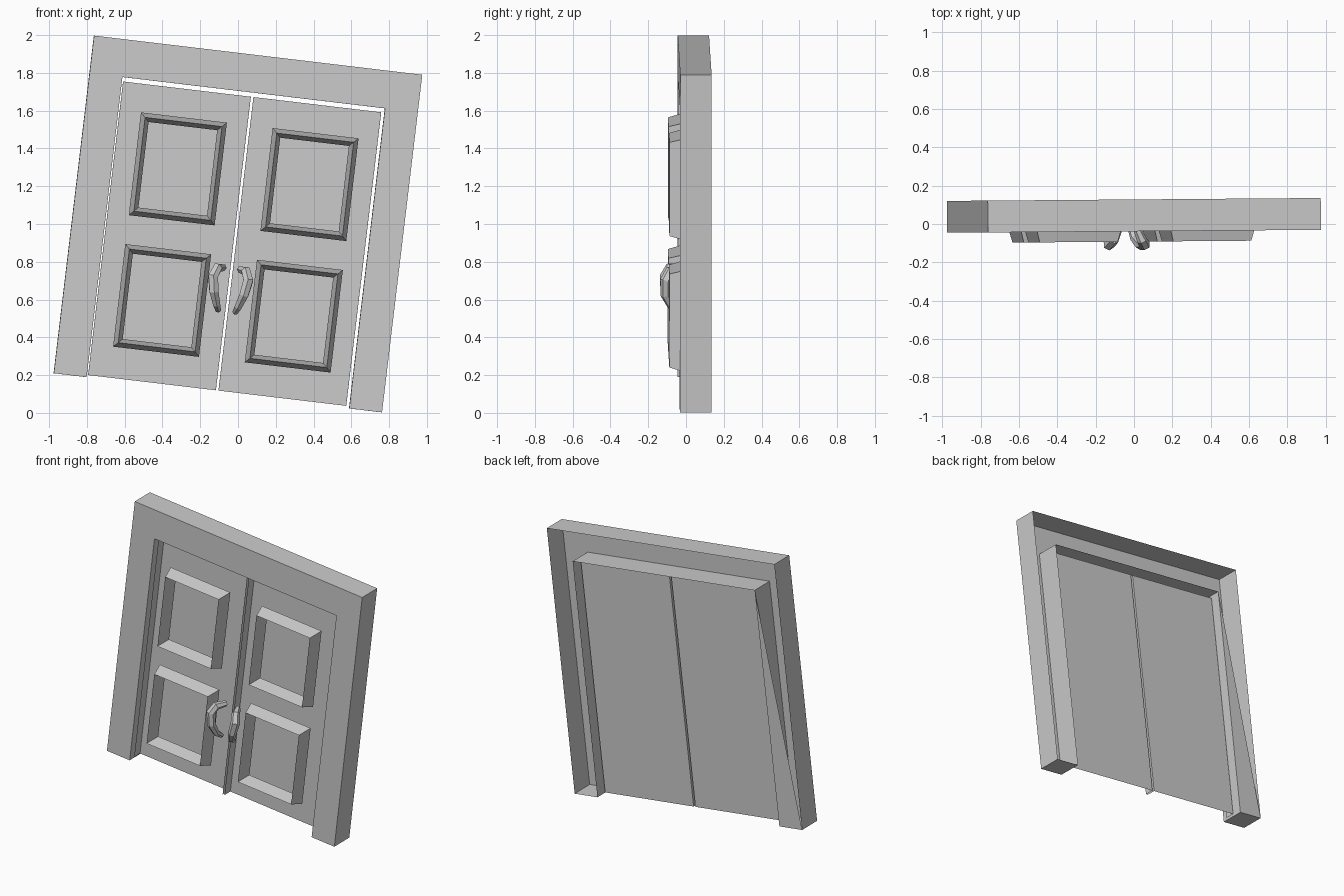
import bpy, bmesh
from math import radians
from mathutils import Matrix

cube = bpy.data.objects.get("Cube")
if cube:
    bpy.data.objects.remove(cube, do_unlink=True)

# The whole doorway leans sideways and is turned very slightly
LEAN = (Matrix.Translation((0, 0, 1))
        @ Matrix.Rotation(radians(0.45), 4, 'Z')
        @ Matrix.Rotation(radians(6.8), 4, 'Y'))

FRONT, BACK = -0.038, 0.128           # frame depth
SHEET, LIP = 0.065, 0.0               # door sheet and front of its edges
HALF_W, HALF_H, OPENING = 0.875, 0.9, 0.7
MIDDLE = -0.005                       # line between the two doors


def place(name, data):
    obj = bpy.data.objects.new(name, data)
    bpy.context.scene.collection.objects.link(obj)
    obj.matrix_world = LEAN
    return obj


def finish(name, bm, recalc=True):
    if recalc:
        bmesh.ops.recalc_face_normals(bm, faces=bm.faces)
    mesh = bpy.data.meshes.new(name)
    bm.to_mesh(mesh)
    bm.free()
    return place(name, mesh)


def shell(name, outline, y0, y1, skip=()):
    """Flat face at y0 with walls running to y1, open on the far side."""
    bm = bmesh.new()
    near = [bm.verts.new((x, y0, z)) for x, z in outline]
    far = [bm.verts.new((x, y1, z)) for x, z in outline]
    bm.faces.new(near)
    n = len(outline)
    for i in range(n):
        if i not in skip:
            j = (i + 1) % n
            bm.faces.new((near[i], far[i], far[j], near[j]))
    bmesh.ops.delete(bm, geom=[v for v in bm.verts if not v.link_faces],
                     context='VERTS')
    return finish(name, bm)


def rectangle(x0, x1, z0, z1, inset=0.0):
    return [(x0 + inset, z0 + inset), (x1 - inset, z0 + inset),
            (x1 - inset, z1 - inset), (x0 + inset, z1 - inset)]


def moulding(name, bounds):
    """Square ridge: outer slope up to a crest, inner slope back down."""
    bm = bmesh.new()
    rings = [[bm.verts.new((x, y, z)) for x, z in rectangle(*bounds, inset)]
             for inset, y in ((0, LIP), (0.024, -0.092), (0.046, LIP))]
    for a, b in zip(rings, rings[1:]):
        for i in range(4):
            j = (i + 1) % 4
            bm.faces.new((a[i], a[j], b[j], b[i]))
    return finish(name, bm)


def handle(name, side):
    """Curved, tapering pull."""
    path = [(0.045, -0.02, -0.238, 0.7), (0.075, -0.085, -0.242, 1.0),
            (0.094, -0.108, -0.29, 1.1), (0.08, -0.108, -0.37, 1.0),
            (0.058, -0.075, -0.435, 0.8), (0.045, -0.03, -0.465, 0.6)]
    curve = bpy.data.curves.new(name, 'CURVE')
    curve.dimensions = '3D'
    curve.bevel_depth = 0.027
    curve.bevel_resolution = 1
    curve.use_fill_caps = True
    spline = curve.splines.new('POLY')
    spline.points.add(len(path) - 1)
    for point, (x, y, z, r) in zip(spline.points, path):
        point.co = (MIDDLE + side * x, y, z, 1)
        point.radius = r
    spline.use_smooth = False
    place(name, curve)


# Door frame: an arch-shaped front with returns, hollow behind
shell("door_frame",
      [(-HALF_W, -HALF_H), (-OPENING, -HALF_H), (-OPENING, OPENING),
       (OPENING, OPENING), (OPENING, -HALF_H), (HALF_W, -HALF_H),
       (HALF_W, HALF_H), (-HALF_W, HALF_H)], FRONT, BACK)

# Small triangular gusset closing part of one leg at the back
bm = bmesh.new()
bm.faces.new([bm.verts.new((x, BACK, z)) for x, z in
              ((-HALF_W, -HALF_H), (-OPENING, OPENING), (-OPENING, -HALF_H))])
finish("rear_gusset", bm, recalc=False)

# Pair of doors with raised mouldings and a pull each
for label, side in (("right", -1), ("left", 1)):
    x0, x1 = sorted((MIDDLE + side * 0.007, MIDDLE + side * 0.688))
    shell(label + "_door", rectangle(x0, x1, -0.888, 0.677),
          SHEET, LIP, skip=(0,))
    m0, m1 = sorted((side * 0.122, side * 0.58))
    for level, z0, z1 in (("upper", -0.022, 0.526), ("lower", -0.723, -0.176)):
        moulding(f"{label}_{level}_moulding", (m0, m1, z0, z1))
    handle(label + "_handle", side)
